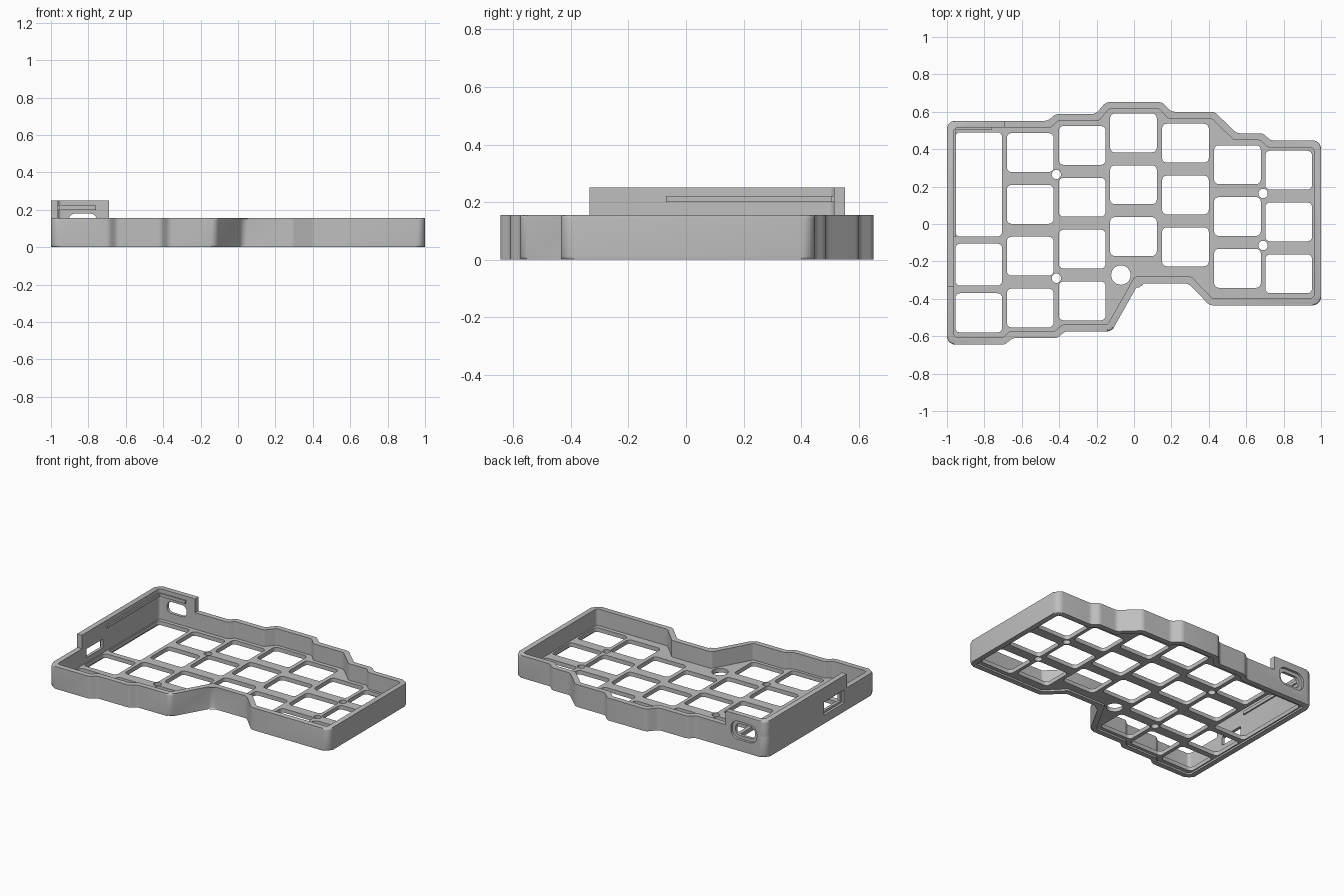
import bpy, bmesh, math
from mathutils import Vector, Matrix

cube = bpy.data.objects.get("Cube")
if cube:
    bpy.data.objects.remove(cube, do_unlink=True)

SHADE = (0.52, 0.52, 0.52, 1)
grey = bpy.data.materials.new("case grey")
grey.use_nodes = True
grey.diffuse_color = SHADE
grey.node_tree.nodes["Principled BSDF"].inputs["Base Color"].default_value = SHADE

RIM, TALL, WALL = 0.155, 0.25, 0.037


def fillet(pts, r, steps=5):
    """Round every corner of a closed outline."""
    out = []
    for i, p in enumerate(pts):
        p, a, b = Vector(p), Vector(pts[i - 1]), Vector(pts[(i + 1) % len(pts)])
        da, db = a - p, b - p
        half = da.angle(db) / 2
        t = min(r / math.tan(half), 0.46 * da.length, 0.46 * db.length)
        da.normalize()
        db.normalize()
        rad = t * math.tan(half)
        c = p + (da + db).normalized() * (rad / math.sin(half))
        s, e = p + da * t - c, p + db * t - c
        start = math.atan2(s.y, s.x)
        sweep = math.remainder(math.atan2(e.y, e.x) - start, math.tau)
        for k in range(steps + 1):
            ang = start + sweep * k / steps
            out.append(c + Vector((math.cos(ang), math.sin(ang))) * rad)
    return out


def inset(pts, d):
    """Offset a counter-clockwise outline inwards with mitred corners."""
    out = []
    for i, p in enumerate(pts):
        p, a, b = Vector(p), Vector(pts[i - 1]), Vector(pts[(i + 1) % len(pts)])
        u, v = (p - a).normalized(), (b - p).normalized()
        n1, n2 = Vector((-u.y, u.x)), Vector((-v.y, v.x))
        out.append(p + (n1 + n2) * (d / (1 + n1.dot(n2))))
    return out


def rect(x0, x1, y0, y1):
    return [(x0, y0), (x1, y0), (x1, y1), (x0, y1)]


def circle(x, y, r, n=24):
    return [(x + r * math.cos(math.tau * k / n), y + r * math.sin(math.tau * k / n)) for k in range(n)]


def prisms(name, shapes, z0, z1, bevel=0, matrix=None):
    """One object made of upright prisms, one per outline."""
    bm = bmesh.new()
    for pts in shapes:
        low = [bm.verts.new((p[0], p[1], z0)) for p in pts]
        top = [bm.verts.new((p[0], p[1], z1)) for p in pts]
        bm.faces.new(low[::-1])
        bm.faces.new(top)
        for i in range(len(pts)):
            j = (i + 1) % len(pts)
            bm.faces.new((low[i], low[j], top[j], top[i]))
    if bevel:
        edges = [e for e in bm.edges if abs(e.verts[0].co.z - e.verts[1].co.z) < 1e-6]
        bmesh.ops.bevel(bm, geom=edges, offset=bevel, segments=3, profile=0.5, affect='EDGES')
    if matrix:
        bm.transform(matrix)
    bmesh.ops.recalc_face_normals(bm, faces=bm.faces)
    mesh = bpy.data.meshes.new(name)
    bm.to_mesh(mesh)
    bm.free()
    ob = bpy.data.objects.new(name, mesh)
    bpy.context.collection.objects.link(ob)
    mesh.materials.append(grey)
    return ob


def boolean(ob, cutter, op='DIFFERENCE', keep=False):
    mod = ob.modifiers.new("cut", 'BOOLEAN')
    mod.operation, mod.solver, mod.object = op, 'EXACT', cutter
    bpy.ops.object.select_all(action='DESELECT')
    bpy.context.view_layer.objects.active = ob
    ob.select_set(True)
    bpy.ops.object.modifier_apply(modifier=mod.name)
    if not keep:
        bpy.data.objects.remove(cutter, do_unlink=True)


# stepped case outline, counter-clockwise
outline = [(-1, -.645), (-.69, -.645), (-.65, -.61), (-.41, -.61), (-.37, -.575), (-.12, -.575),
           (.025, -.318), (.29, -.318), (.405, -.435), (1, -.435), (1, .447), (.73, .447),
           (.69, .485), (.55, .485), (.43, .6), (.2, .6), (.15, .652), (-.15, .652),
           (-.205, .588), (-.42, .588), (-.46, .552), (-1, .552)]
outer = fillet(outline, 0.045)
inner = fillet(inset(outline, WALL), 0.022)

# case body: rim walls, floor plate, shallow recess underneath
case = prisms("case_body", [outer], 0, RIM, 0.011)
boolean(case, prisms("pocket", [inner], 0.04, 0.5))
boolean(case, prisms("under_recess", [inner], -0.2, 0.012))

# key openings: column left edge, top opening centre, count
columns = [(-.68, .382, 4), (-.402, .42, 4), (-.128, .487, 3), (.15, .432, 3), (.428, .317, 3), (.702, .288, 3)]
holes = [rect(-.955, -.705, a, b) for a, b in ((-.067, .49), (-.33, -.105), (-.58, -.37))]
for x, y, count in columns:
    for k in range(count):
        c = y - k * 0.277
        holes.append(rect(x, x + 0.25, c - 0.104, c + 0.104))
holes = [fillet(h, 0.025, 4) for h in holes]

# screw holes and the larger reset hole
holes += [circle(x, y, 0.025) for x, y in ((-.415, .265), (-.415, -.29), (.69, .163), (.69, -.115))]
holes.append(circle(-.07, -.273, 0.052, 32))
boolean(case, prisms("openings", holes, -0.1, 0.1))

# raised wall around the back corner
raised = prisms("raised_corner_wall", [outer], 0.1, TALL, 0.008)
boolean(raised, prisms("corner_box", [rect(-1.2, -.69, -.335, 0.8)], 0.135, 0.4), 'INTERSECT')
boolean(raised, prisms("corner_pocket", [inner], -0.1, 0.5))

# ports: rounded one through the back wall, square one through the side wall
to_back = Matrix.Rotation(math.radians(90), 4, 'X')
to_side = Matrix(((0, 0, 1, 0), (1, 0, 0, 0), (0, 1, 0, 0), (0, 0, 0, 1)))


def port(name, a, z, w, h, r, near, far, matrix):
    shape = fillet(rect(a - w / 2, a + w / 2, z - h / 2, z + h / 2), r, 8)
    cutter = prisms(name, [shape], near, far, 0, matrix)
    boolean(case, cutter, keep=True)
    boolean(raised, cutter)


port("back_port", -.83, .14, .15, .08, .036, -.7, -.45, to_back)
port("back_port_recess", -.83, .14, .2, .125, .055, -.7, -.535, to_back)
port("side_port", -.195, .105, .18, .06, .005, -1.2, -.9, to_side)
port("side_port_recess", -.195, .105, .22, .09, .005, -1.2, -.983, to_side)

# thin clip ridges inside the raised wall
prisms("side_clip_ridge", [rect(-.968, -.953, -.07, .512)], 0.2, 0.222)
prisms("back_clip_ridge", [rect(-.96, -.76, .506, .52)], 0.2, 0.222)

for ob in (case, raised):
    bpy.ops.object.select_all(action='DESELECT')
    bpy.context.view_layer.objects.active = ob
    ob.select_set(True)
    bpy.ops.object.shade_smooth_by_angle(angle=math.radians(32))
